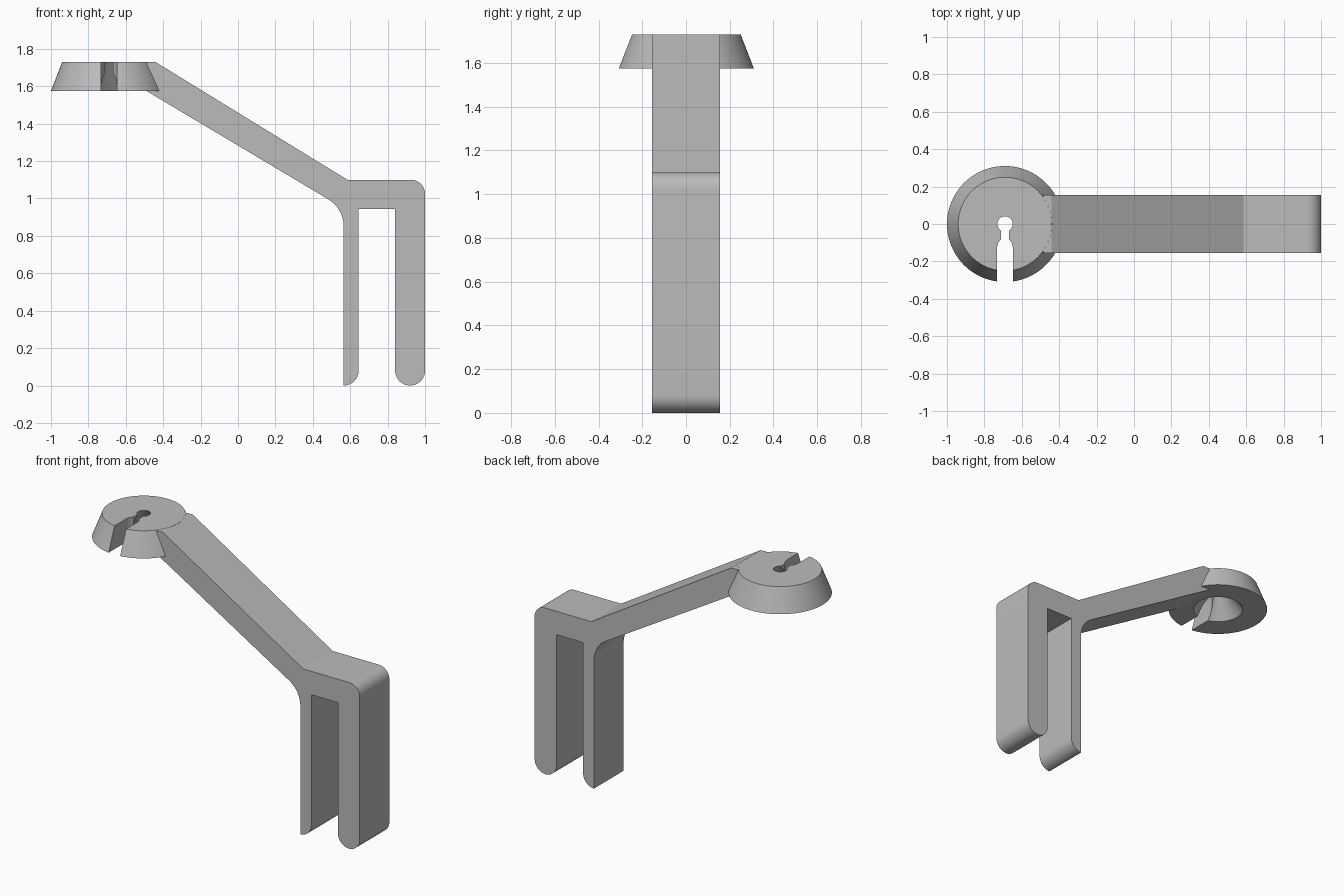
import bpy, bmesh
from math import sin, cos, radians

cube = bpy.data.objects.get("Cube")
if cube:
    bpy.data.objects.remove(cube, do_unlink=True)

grey = bpy.data.materials.new("plain grey")
grey.use_nodes = True
grey.diffuse_color = (0.5, 0.5, 0.5, 1)
grey.node_tree.nodes["Principled BSDF"].inputs["Base Color"].default_value = (0.5, 0.5, 0.5, 1)


def make_object(name, bm):
    bmesh.ops.recalc_face_normals(bm, faces=bm.faces)
    mesh = bpy.data.meshes.new(name)
    bm.to_mesh(mesh)
    bm.free()
    mesh.materials.append(grey)
    obj = bpy.data.objects.new(name, mesh)
    bpy.context.collection.objects.link(obj)
    return obj


def prism(name, points, offset):
    """Extrude a closed outline of 3D points along an offset."""
    bm = bmesh.new()
    face = bm.faces.new([bm.verts.new(p) for p in points])
    result = bmesh.ops.extrude_face_region(bm, geom=[face], use_keep_orig=True)
    verts = [v for v in result["geom"] if isinstance(v, bmesh.types.BMVert)]
    bmesh.ops.translate(bm, vec=offset, verts=verts)
    return make_object(name, bm)


def cone(name, r_low, r_high, z_low, z_high, segments=96):
    bm = bmesh.new()
    bmesh.ops.create_cone(bm, cap_ends=True, segments=segments, radius1=r_low,
                          radius2=r_high, depth=z_high - z_low)
    bmesh.ops.translate(bm, vec=(HEAD_X, 0, (z_low + z_high) / 2), verts=bm.verts)
    return make_object(name, bm)


def arc(cx, cz, r, start, end, steps=12):
    angles = [radians(start + (end - start) * i / steps) for i in range(steps + 1)]
    return [(cx + r * cos(a), cz + r * sin(a)) for a in angles]


def activate(obj):
    bpy.ops.object.select_all(action='DESELECT')
    obj.select_set(True)
    bpy.context.view_layer.objects.active = obj


def cut(obj, cutter):
    mod = obj.modifiers.new("cut", 'BOOLEAN')
    mod.operation, mod.solver, mod.object = 'DIFFERENCE', 'EXACT', cutter
    activate(obj)
    bpy.ops.object.modifier_apply(modifier=mod.name)
    bpy.data.objects.remove(cutter, do_unlink=True)


HEAD_X = -0.69
LOW, TOP = 1.575, 1.73
HALF = 0.155

# Sloping arm, fork bridge and two prongs as one side profile
profile = [(-0.49, LOW), (-0.5, 1.69), (-0.485, 1.729), (-0.44, 1.729), (0.585, 1.1)]
profile += arc(0.925, 1.025, 0.075, 90, 0)          # outer top corner
profile += arc(0.92, 0.08, 0.08, 0, -180, 20)       # round tip of outer prong
profile += [(0.84, 0.945), (0.645, 0.945)]
profile += arc(0.565, 0.08, 0.08, 0, -90)           # quarter-round tip of inner prong
profile += arc(0.395, 0.85, 0.17, 0, 59)            # fillet under the arm
arm = prism("arm_and_fork", [(x, -HALF, z) for x, z in profile], (0, 2 * HALF, 0))

# Tapered head with a conical hollow, a centre hole and a front slot
head = cone("tapered_head", 0.31, 0.25, LOW, TOP)
cut(head, cone("hollow_cutter", 0.159, 0.04, LOW - 0.005, TOP + 0.001))
cut(head, cone("hole_cutter", 0.041, 0.041, LOW - 0.1, TOP + 0.1, 48))
side = [(0.042, -0.4), (0.042, -0.125), (0.036, -0.1), (0.021, -0.08), (0.021, 0)]
outline = side + [(-x, y) for x, y in reversed(side)]
slot = prism("slot_cutter", [(HEAD_X + x, y, LOW - 0.1) for x, y in outline], (0, 0, 0.4))
cut(head, slot)

for obj in (arm, head):
    activate(obj)
    bpy.ops.object.shade_smooth_by_angle(angle=radians(30))
